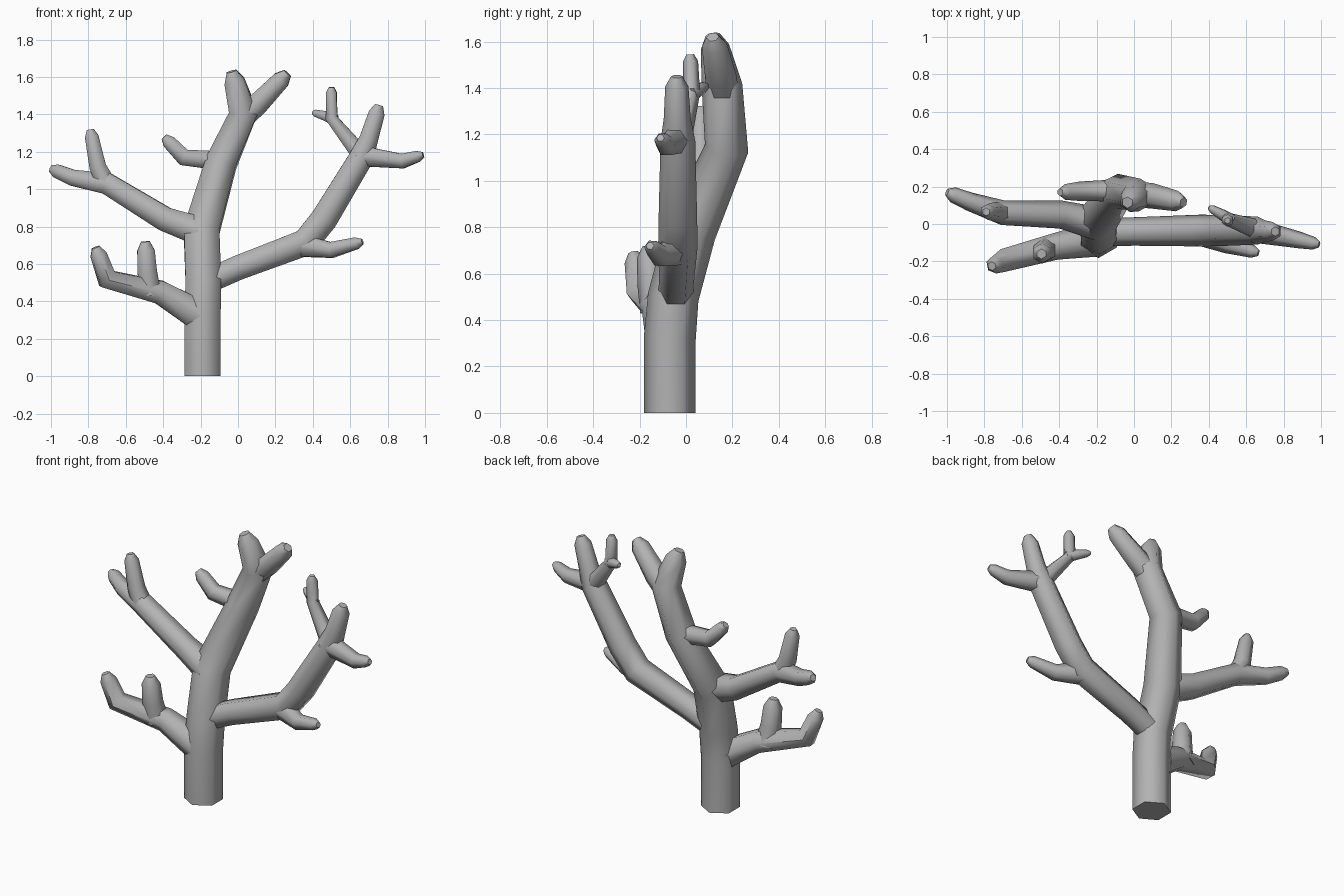
import bpy, bmesh, math
from mathutils import Vector

cube = bpy.data.objects.get("Cube")
if cube:
    bpy.data.objects.remove(cube, do_unlink=True)

# Single grey material
grey = bpy.data.materials.new("stone grey")
grey.use_nodes = True
colour = (0.45, 0.45, 0.45, 1)
grey.diffuse_color = colour
grey.node_tree.nodes["Principled BSDF"].inputs["Base Color"].default_value = colour

SIDES = 6


def limb(name, path, tip=True):
    """Hexagonal tube along (x, y, z, radius) points, with an optional blunt tip."""
    pts = [Vector(p[:3]) for p in path]
    radii = [p[3] for p in path]
    if tip:
        # Chamfer the free end
        r = radii[-1]
        end = pts[-1].copy()
        pts[-1] = end - (end - pts[-2]).normalized() * r * 0.9
        pts.append(end)
        radii.append(r * 0.5)
    bm = bmesh.new()
    rings = []
    side = None
    for i, (p, r) in enumerate(zip(pts, radii)):
        before = (p - pts[i - 1]).normalized() if i else Vector()
        after = (pts[i + 1] - p).normalized() if i < len(pts) - 1 else Vector()
        axis = (before + after).normalized()
        if side is None:
            side = Vector((0, 1, 0))
        side = (side - axis * side.dot(axis)).normalized()
        other = axis.cross(side)
        rings.append([bm.verts.new(p + r * (math.cos(a) * side + math.sin(a) * other))
                      for a in (math.tau * k / SIDES for k in range(SIDES))])
    for low, high in zip(rings, rings[1:]):
        for k in range(SIDES):
            n = (k + 1) % SIDES
            bm.faces.new((low[k], low[n], high[n], high[k]))
    bm.faces.new(rings[0][::-1])
    bm.faces.new(rings[-1])
    bmesh.ops.recalc_face_normals(bm, faces=bm.faces)
    mesh = bpy.data.meshes.new(name)
    bm.to_mesh(mesh)
    bm.free()
    mesh.materials.append(grey)
    obj = bpy.data.objects.new(name, mesh)
    bpy.context.collection.objects.link(obj)
    bpy.ops.object.select_all(action='DESELECT')
    obj.select_set(True)
    bpy.context.view_layer.objects.active = obj
    bpy.ops.object.shade_smooth_by_angle(angle=math.radians(62))
    return obj


# Trunk and its forked crown
limb("trunk", [(-.19, -.07, 0, .112), (-.19, -.07, .32, .112), (-.185, -.055, .5, .11),
               (-.195, .02, .78, .11), (-.09, .175, 1.14, .095),
               (.03, .155, 1.41, .088), (-.035, .115, 1.63, .062)])
limb("crown_fork", [(0, .16, 1.36, .07), (.1, .15, 1.45, .068), (.265, .115, 1.62, .055)])
limb("crown_twig", [(-.07, .18, 1.15, .06), (-.29, .175, 1.17, .052), (-.395, .17, 1.28, .042)])

# Upper branch on the right-hand side
limb("upper_branch", [(-.19, 0, .77, .09), (-.39, .05, .84, .075),
                      (-.7, .06, 1.03, .066), (-.88, .12, 1.06, .05), (-1, .17, 1.11, .042)])
limb("upper_twig", [(-.7, .06, 1.02, .06), (-.75, .065, 1.12, .052), (-.79, .065, 1.32, .042)])

# Lower branch on the right-hand side
limb("lower_branch", [(-.2, -.08, .32, .095), (-.42, -.12, .45, .072),
                      (-.7, -.195, .52, .062), (-.76, -.225, .69, .048)])
limb("lower_twig", [(-.47, -.13, .44, .068), (-.485, -.15, .56, .06), (-.495, -.16, .72, .054)])

# Long branch on the left-hand side
limb("long_branch", [(-.18, -.045, .5, .075), (.0, -.04, .58, .076), (.36, -.035, .715, .085),
                     (.46, -.035, .84, .083), (.66, -.035, 1.17, .075),
                     (.7, -.038, 1.27, .058), (.755, -.04, 1.45, .05)])
limb("long_branch_low_twig", [(.33, -.04, .7, .07), (.5, -.11, .675, .048), (.665, -.155, .72, .035)])
limb("long_branch_end_twig", [(.64, -.035, 1.18, .065), (.88, -.085, 1.15, .045), (.99, -.11, 1.185, .034)])
limb("long_branch_top_twig", [(.66, -.03, 1.18, .055), (.5, .025, 1.38, .036), (.5, .018, 1.545, .033)])
limb("long_branch_small_twig", [(.52, .02, 1.37, .034), (.47, .05, 1.39, .03), (.4, .09, 1.41, .022)])
